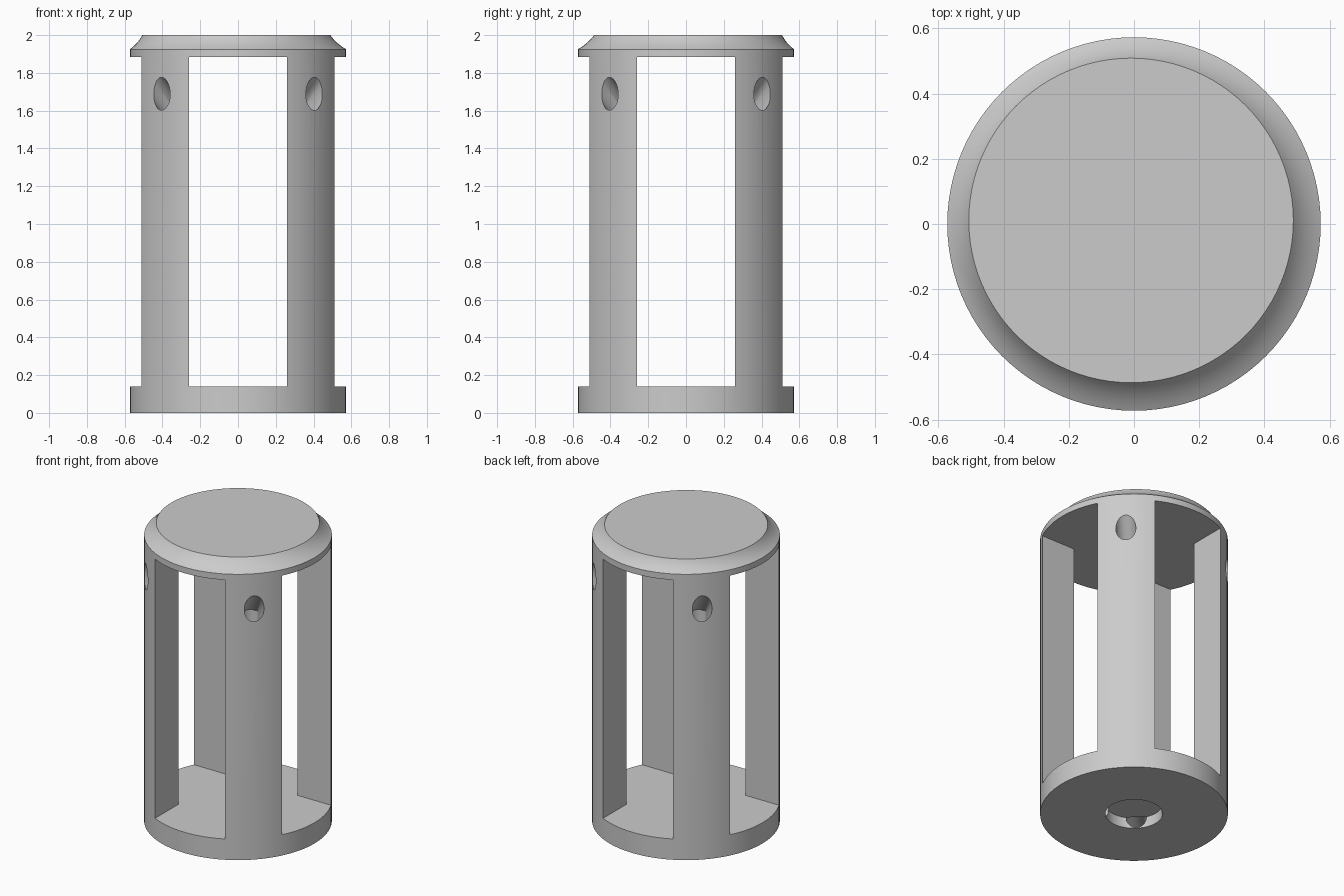
import bpy, bmesh, math
from mathutils import Vector, Matrix

cube = bpy.data.objects.get("Cube")
if cube:
    bpy.data.objects.remove(cube)

RADIUS, SLOT, FLOOR, CEILING, RIM = 0.573, 0.26, 0.14, 1.885, 1.925

grey = bpy.data.materials.new("plain_grey")
grey.use_nodes = True
colour = (0.6, 0.6, 0.6, 1)
grey.diffuse_color = colour
grey.node_tree.nodes["Principled BSDF"].inputs["Base Color"].default_value = colour


def finish(name, bm):
    bmesh.ops.recalc_face_normals(bm, faces=bm.faces)
    mesh = bpy.data.meshes.new(name)
    bm.to_mesh(mesh)
    bm.free()
    mesh.materials.append(grey)
    obj = bpy.data.objects.new(name, mesh)
    bpy.context.collection.objects.link(obj)
    return obj


def loft(name, rings):
    """Closed solid through a list of point rings."""
    bm = bmesh.new()
    loops = [[bm.verts.new(p) for p in ring] for ring in rings]
    n = len(loops[0])
    for a, b in zip(loops, loops[1:]):
        for i in range(n):
            j = (i + 1) % n
            bm.faces.new((a[i], a[j], b[j], b[i]))
    bm.faces.new(loops[0])
    bm.faces.new(loops[-1])
    return finish(name, bm)


def circle(r, z, n=96, centre=(0, 0)):
    angles = [math.tau * i / n for i in range(n)]
    return [Vector((centre[0] + r * math.cos(a), centre[1] + r * math.sin(a), z))
            for a in angles]


def box(name, size, z):
    bm = bmesh.new()
    bmesh.ops.create_cube(bm, size=1, matrix=Matrix.Translation((0, 0, z)) @ Matrix.Diagonal((*size, 1)))
    return finish(name, bm)


def channel(name, path, r, angle, n=32):
    """Mitred round tube along a path of (radius, height) points."""
    pts = [Vector(p) for p in path]
    normals = [Vector((-(b - a).y, (b - a).x)).normalized() for a, b in zip(pts, pts[1:])]
    turn = Matrix.Rotation(angle, 3, 'Z')
    rings = []
    for i, p in enumerate(pts):
        n1, n2 = normals[max(i - 1, 0)], normals[min(i, len(normals) - 1)]
        mitre = (n1 + n2) / (1 + n1.dot(n2))
        ring = []
        for k in range(n):
            a = math.tau * k / n
            q = p + mitre * r * math.sin(a)
            ring.append(turn @ Vector((q.x, r * math.cos(a), q.y)))
        rings.append(ring)
    return loft(name, rings)


# Solid round body with a coved, slightly off-centre top
rings = [circle(RADIUS, 0), circle(RADIUS, RIM)]
start, bend, end = Vector((RADIUS, RIM)), Vector((0.525, 1.955)), Vector((0.498, 2))
steps = 8
for i in range(1, steps + 1):
    t = i / steps
    p = start * (1 - t) ** 2 + bend * 2 * t * (1 - t) + end * t * t
    rings.append(circle(p.x, p.y, centre=(-0.009 * t, 0.011 * t)))
body = loft("cage_body", rings)

# Crossing window slots leave four corner pillars
height, middle = CEILING - FLOOR, (CEILING + FLOOR) / 2
cutters = [box("slot_cutter_x", (2, SLOT * 2, height), middle),
           box("slot_cutter_y", (SLOT * 2, 2, height), middle)]

# Shallow round recess underneath
cutters.append(loft("recess_cutter", [circle(0.175, -0.1, 64), circle(0.175, 0.07, 64)]))

# Hidden channels: sloping port, drop down the pillar, run to the recess
path = [(0.65, 1.767), (0.463, 1.58), (0.463, 0.066), (0.16, 0.066)]
for i in range(4):
    cutters.append(channel("channel_cutter", path, 0.0615, math.radians(45 + 90 * i)))

for cutter in cutters:
    cutter.hide_render = True
    mod = body.modifiers.new("cut", 'BOOLEAN')
    mod.operation = 'DIFFERENCE'
    mod.solver = 'EXACT'
    mod.object = cutter

# Bake the cuts and drop the helpers
depsgraph = bpy.context.evaluated_depsgraph_get()
baked = bpy.data.meshes.new_from_object(body.evaluated_get(depsgraph))
body.modifiers.clear()
body.data = baked
for cutter in cutters:
    bpy.data.objects.remove(cutter)

for obj in bpy.context.selected_objects:
    obj.select_set(False)
body.select_set(True)
bpy.context.view_layer.objects.active = body
bpy.ops.object.shade_smooth_by_angle(angle=math.radians(25))
